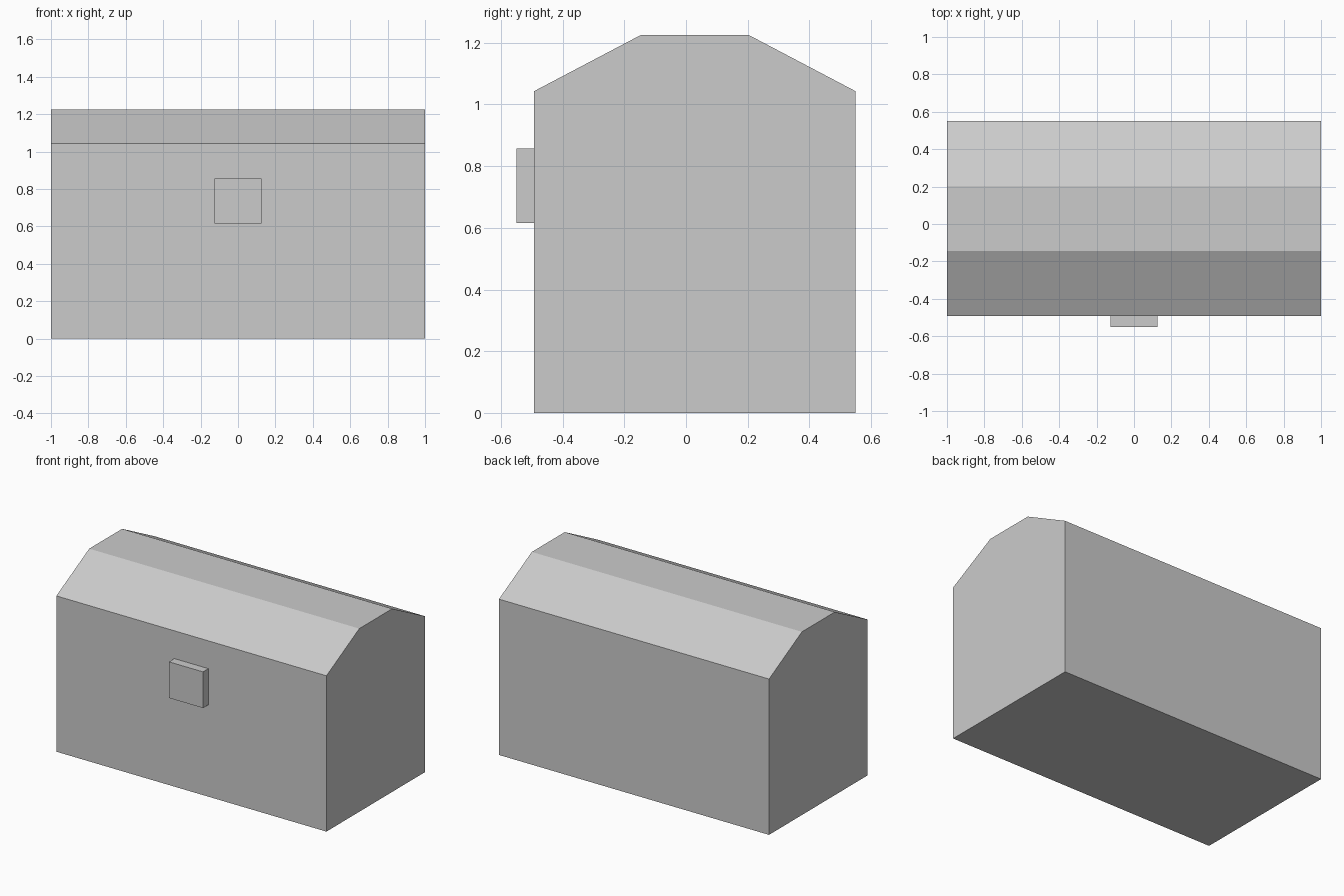
import bpy, bmesh

if "Cube" in bpy.data.objects:
    bpy.data.objects.remove(bpy.data.objects["Cube"])


def prism(name, profile, x0, x1):
    """Extrude a (y, z) profile along x from x0 to x1."""
    bm = bmesh.new()
    face = bm.faces.new([bm.verts.new((x0, y, z)) for y, z in profile])
    moved = bmesh.ops.extrude_face_region(bm, geom=[face], use_keep_orig=True)["geom"]
    verts = [v for v in moved if isinstance(v, bmesh.types.BMVert)]
    bmesh.ops.translate(bm, verts=verts, vec=(x1 - x0, 0, 0))
    bmesh.ops.recalc_face_normals(bm, faces=bm.faces)
    mesh = bpy.data.meshes.new(name)
    bm.to_mesh(mesh)
    bm.free()
    obj = bpy.data.objects.new(name, mesh)
    bpy.context.collection.objects.link(obj)
    return obj


FRONT, BACK = -0.493, 0.55
WALL_TOP, LID_TOP = 1.043, 1.226
third = (BACK - FRONT) / 3

# Chest: straight walls with a three-faceted lid, one closed shell
prism("chest", [(FRONT, 0), (BACK, 0), (BACK, WALL_TOP),
                (BACK - third, LID_TOP), (FRONT + third, LID_TOP),
                (FRONT, WALL_TOP)], -1, 1)

# Latch plate on the front
prism("latch", [(-0.55, 0.615), (FRONT, 0.615), (FRONT, 0.857), (-0.55, 0.857)],
      -0.126, 0.126)
